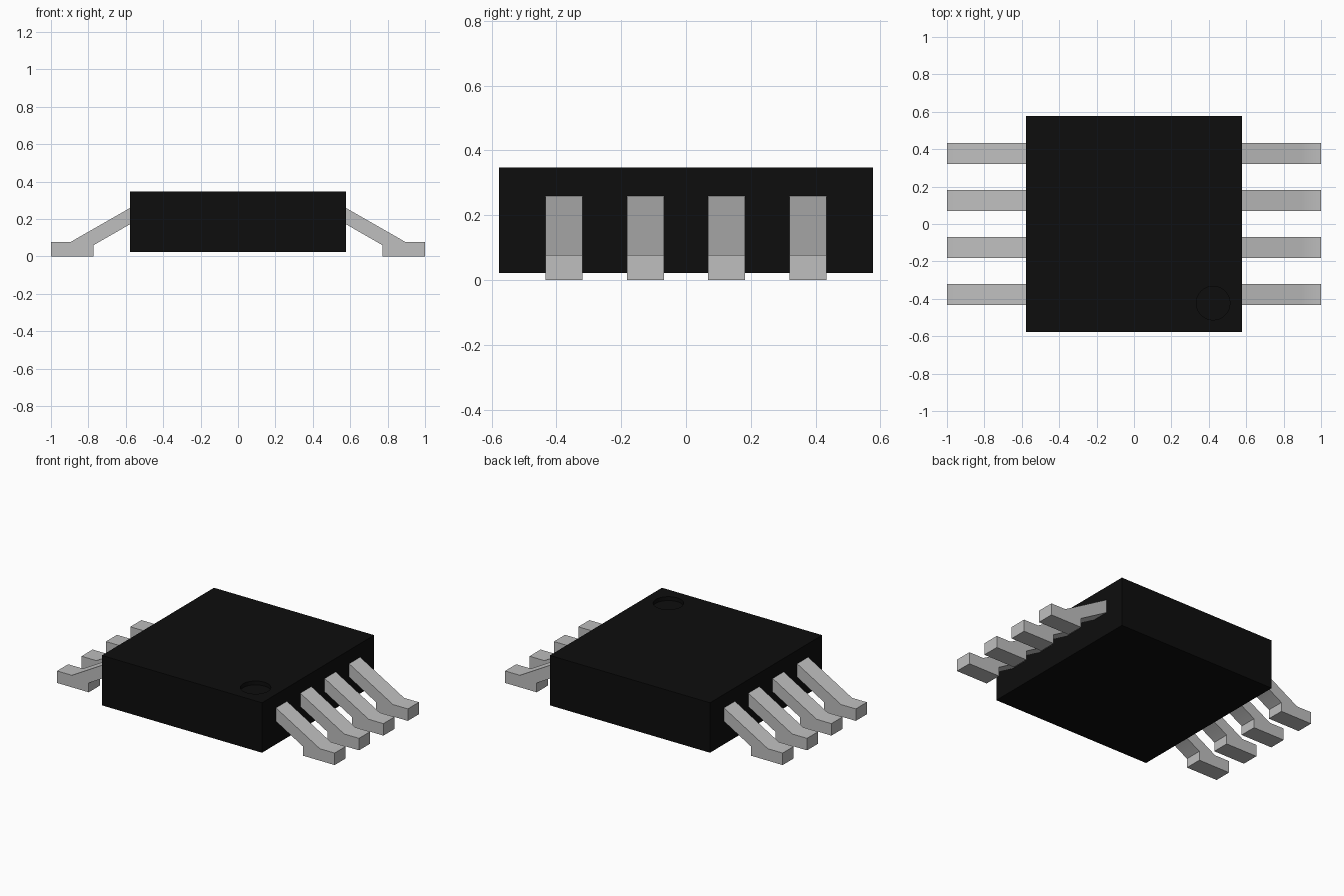
import bpy, bmesh, math

cube = bpy.data.objects.get("Cube")
if cube:
    bpy.data.objects.remove(cube, do_unlink=True)


def material(name, value, rough):
    m = bpy.data.materials.new(name)
    m.use_nodes = True
    col = (value, value, value, 1)
    m.diffuse_color = col
    bsdf = m.node_tree.nodes["Principled BSDF"]
    bsdf.inputs["Base Color"].default_value = col
    bsdf.inputs["Roughness"].default_value = rough
    return m


def finish(bm, name, mat):
    bmesh.ops.recalc_face_normals(bm, faces=bm.faces)
    me = bpy.data.meshes.new(name)
    bm.to_mesh(me)
    bm.free()
    me.materials.append(mat)
    ob = bpy.data.objects.new(name, me)
    bpy.context.collection.objects.link(ob)
    bpy.ops.object.select_all(action="DESELECT")
    ob.select_set(True)
    bpy.context.view_layer.objects.active = ob
    bpy.ops.object.shade_smooth_by_angle(angle=math.radians(32))
    return ob


black = material("black plastic", 0.004, 0.6)
metal = material("tinned metal", 0.52, 0.5)

# Package body: a box whose top has a round marker recess in one corner
HALF, BOTTOM, TOP = 0.577, 0.022, 0.347
DOT, RADIUS, DEPTH, SIDES = (0.423, -0.423), 0.09, 0.025, 32
bm = bmesh.new()


def ring(points, z):
    return [bm.verts.new((x, y, z)) for x, y in points]


def bridge(a, b):
    n = len(a)
    for i in range(n):
        j = (i + 1) % n
        bm.faces.new((a[i], a[j], b[j], b[i]))


square = [(-HALF, -HALF), (HALF, -HALF), (HALF, HALF), (-HALF, HALF)]
angles = [2 * math.pi * i / SIDES for i in range(SIDES)]
circle = [(DOT[0] + RADIUS * math.cos(a), DOT[1] + RADIUS * math.sin(a)) for a in angles]
low, high = ring(square, BOTTOM), ring(square, TOP)
rim, floor = ring(circle, TOP), ring(circle, TOP - DEPTH)
bridge(low, high)
bridge(rim, floor)
bm.faces.new(low)
bm.faces.new(floor)
loops = [bm.edges.get((r[i], r[(i + 1) % len(r)])) for r in (high, rim) for i in range(len(r))]
bmesh.ops.triangle_fill(bm, edges=loops, use_beauty=True)
finish(bm, "package_body", black)

# Bent leads: one side profile extruded in y, four per side
PROFILE = [(1.0, 0.0), (1.0, 0.078), (0.893, 0.078), (0.577, 0.259),
           (0.55, 0.259), (0.55, 0.176), (0.577, 0.172), (0.772, 0.06), (0.772, 0.0)]
PITCH, WIDTH = 0.251, 0.114


def lead(name, side, y):
    bm = bmesh.new()
    face = bm.faces.new([bm.verts.new((side * x, y - WIDTH / 2, z)) for x, z in PROFILE])
    ext = bmesh.ops.extrude_face_region(bm, geom=[face])
    verts = [g for g in ext["geom"] if isinstance(g, bmesh.types.BMVert)]
    bmesh.ops.translate(bm, verts=verts, vec=(0, WIDTH, 0))
    finish(bm, name, metal)


for side, label in ((1, "left"), (-1, "right")):
    for i in range(4):
        lead(f"{label}_lead_{i + 1}", side, (i - 1.5) * PITCH)
